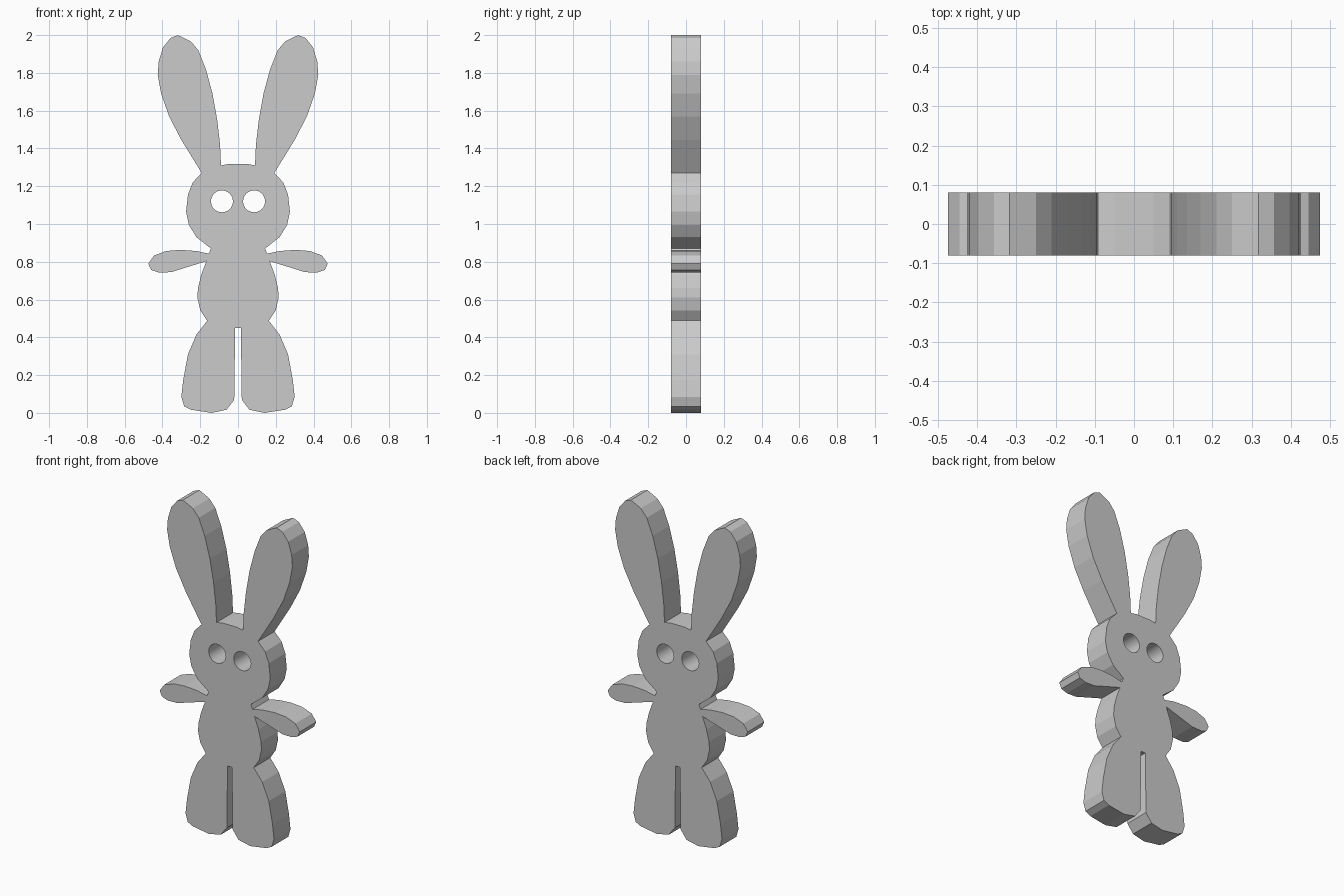
import bpy, bmesh
from math import cos, sin, pi
from mathutils import Matrix

if "Cube" in bpy.data.objects:
    bpy.data.objects.remove(bpy.data.objects["Cube"])

HALF_THICKNESS = 0.08

# Right half of the silhouette (x, z), from head top down to the crotch
ear = [(0.05, 1.318), (0.09, 1.31), (0.095, 1.42), (0.11, 1.55), (0.135, 1.69), (0.17, 1.82),
       (0.21, 1.92), (0.25, 1.967), (0.318, 2.0), (0.357, 1.985), (0.397, 1.935),
       (0.42, 1.86), (0.425, 1.79), (0.407, 1.69), (0.365, 1.57), (0.30, 1.445), (0.192, 1.27)]
head = [(0.24, 1.22), (0.265, 1.155), (0.275, 1.065), (0.26, 0.995), (0.22, 0.93), (0.143, 0.87)]
arm = [(0.155, 0.843), (0.22, 0.857), (0.305, 0.863), (0.38, 0.857), (0.445, 0.833), (0.475, 0.79),
       (0.46, 0.757), (0.42, 0.743), (0.355, 0.745), (0.275, 0.77), (0.168, 0.803)]
body = [(0.195, 0.73), (0.212, 0.66), (0.215, 0.61), (0.20, 0.543), (0.163, 0.488)]
leg = [(0.22, 0.415), (0.265, 0.31), (0.29, 0.175), (0.30, 0.085), (0.285, 0.035),
       (0.25, 0.017), (0.14, 0.0), (0.06, 0.017), (0.02, 0.07), (0.015, 0.45)]

half = ear + head + arm + body + leg
outline = half + [(-x, z) for x, z in reversed(half)]


def circle(cx, cz, r, n=32):
    return [(cx + r * cos(2 * pi * i / n), cz + r * sin(2 * pi * i / n)) for i in range(n)]


# Filled, extruded curve: the silhouette with two eye holes
curve = bpy.data.curves.new("rabbit_profile", 'CURVE')
curve.dimensions = '2D'
curve.fill_mode = 'BOTH'
curve.extrude = HALF_THICKNESS
for pts in (outline, circle(-0.085, 1.12, 0.058), circle(0.085, 1.12, 0.058)):
    spline = curve.splines.new('POLY')
    spline.points.add(len(pts) - 1)
    for p, (x, z) in zip(spline.points, pts):
        p.co = (x, z, 0, 1)
    spline.use_cyclic_u = True
    spline.use_smooth = False

profile = bpy.data.objects.new("rabbit_profile", curve)
bpy.context.collection.objects.link(profile)

# Turn it into a welded, flat-shaded mesh standing upright
mesh = bpy.data.meshes.new_from_object(
    profile.evaluated_get(bpy.context.evaluated_depsgraph_get()))
bpy.data.objects.remove(profile)
mesh.transform(Matrix.Rotation(pi / 2, 4, 'X'))
bm = bmesh.new()
bm.from_mesh(mesh)
bmesh.ops.remove_doubles(bm, verts=bm.verts, dist=0.0005)
bmesh.ops.recalc_face_normals(bm, faces=bm.faces)
for f in bm.faces:
    f.smooth = False
bm.to_mesh(mesh)
bm.free()
mesh.name = "rabbit_figure"
bpy.context.collection.objects.link(bpy.data.objects.new("rabbit_figure", mesh))
